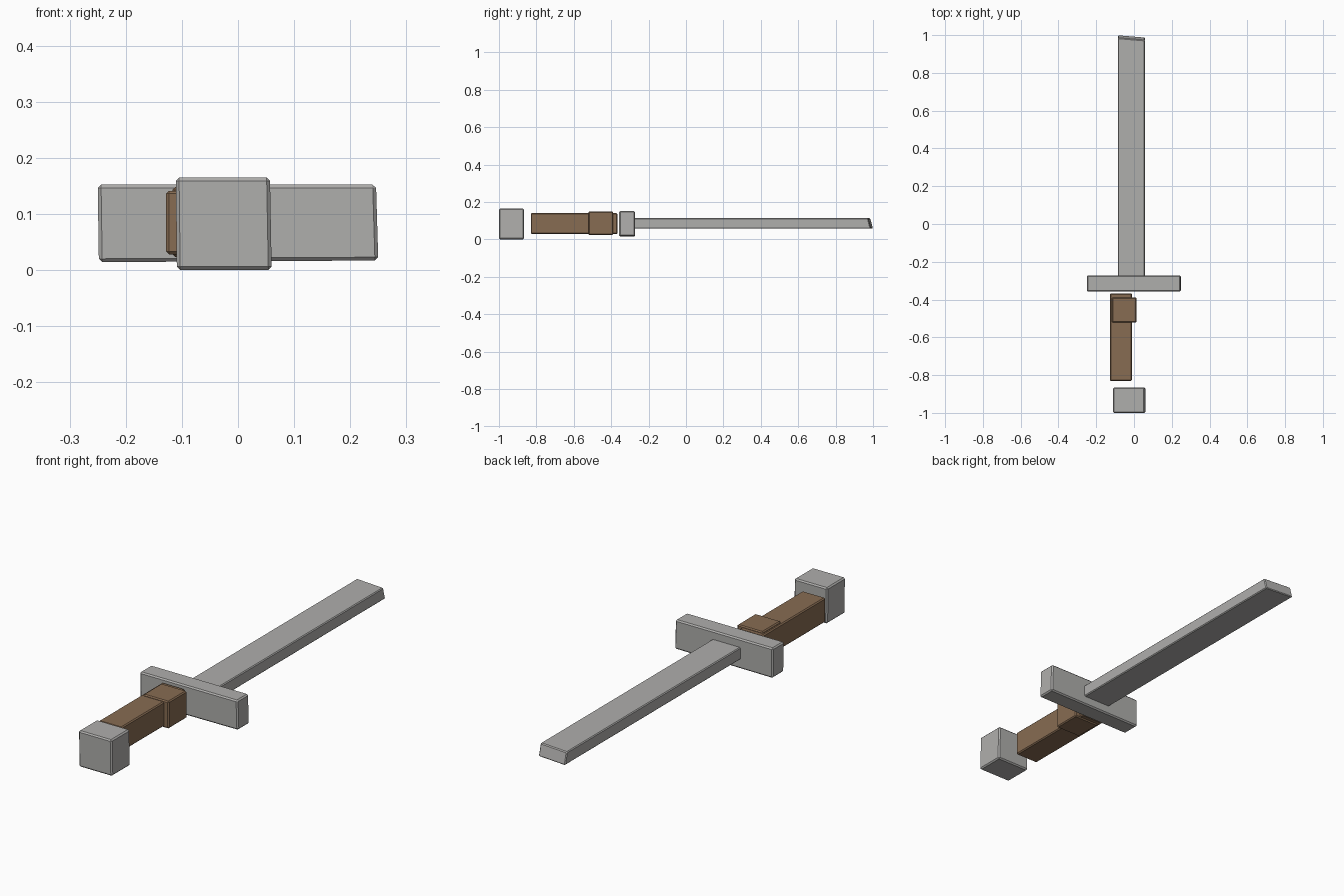
import bpy
import bmesh
from mathutils import Vector

if "Cube" in bpy.data.objects:
    bpy.data.objects.remove(bpy.data.objects["Cube"])


def material(name, rgb):
    m = bpy.data.materials.new(name)
    m.diffuse_color = (*rgb, 1)
    m.use_nodes = True
    m.node_tree.nodes["Principled BSDF"].inputs["Base Color"].default_value = m.diffuse_color
    return m


steel = material("steel grey", (0.43, 0.425, 0.415))
brown = material("leather brown", (0.245, 0.15, 0.085))


def block(name, lo, hi, mat, bevel, adjust=None):
    """Bevelled box between two corners; adjust(co, sides) nudges its corners."""
    bm = bmesh.new()
    bmesh.ops.create_cube(bm, size=1)
    lo, hi = Vector(lo), Vector(hi)
    for v in bm.verts:
        side = [c > 0 for c in v.co]
        v.co = Vector([hi[i] if side[i] else lo[i] for i in range(3)])
        if adjust:
            adjust(v.co, side)
    bmesh.ops.bevel(bm, geom=bm.edges[:], offset=bevel, segments=1,
                    affect='EDGES', profile=0.5)
    me = bpy.data.meshes.new(name)
    bm.to_mesh(me)
    bm.free()
    me.materials.append(mat)
    ob = bpy.data.objects.new(name, me)
    bpy.context.collection.objects.link(ob)
    return ob


# Slightly hand-cut corners
def blade_tip(co, side):
    if side[1]:
        co.y -= (0.012 if side[0] else 0) + (0.015 if side[2] else 0)


def guard_skew(co, side):
    if side[0] and side[2]:
        co.x -= 0.004
    if not side[0] and not side[2]:
        co.x += 0.002
    if side[0] and not side[2]:
        co.z += 0.003


def pommel_skew(co, side):
    if side[0] and side[2]:
        co.x -= 0.003
    if not side[0] and not side[2]:
        co.x += 0.002


# Blade, crossguard, grip, collar and pommel
block("blade", (-0.085, -0.29, 0.057), (0.058, 1.0, 0.113), steel, 0.004, blade_tip)
block("crossguard", (-0.25, -0.357, 0.014), (0.25, -0.273, 0.152), steel, 0.006, guard_skew)
block("grip", (-0.128, -0.83, 0.028), (-0.011, -0.367, 0.141), brown, 0.005)
block("grip_collar", (-0.117, -0.522, 0.023), (0.013, -0.389, 0.148), brown, 0.005)
block("pommel", (-0.111, -1.0, 0.0), (0.06, -0.866, 0.165), steel, 0.006, pommel_skew)
